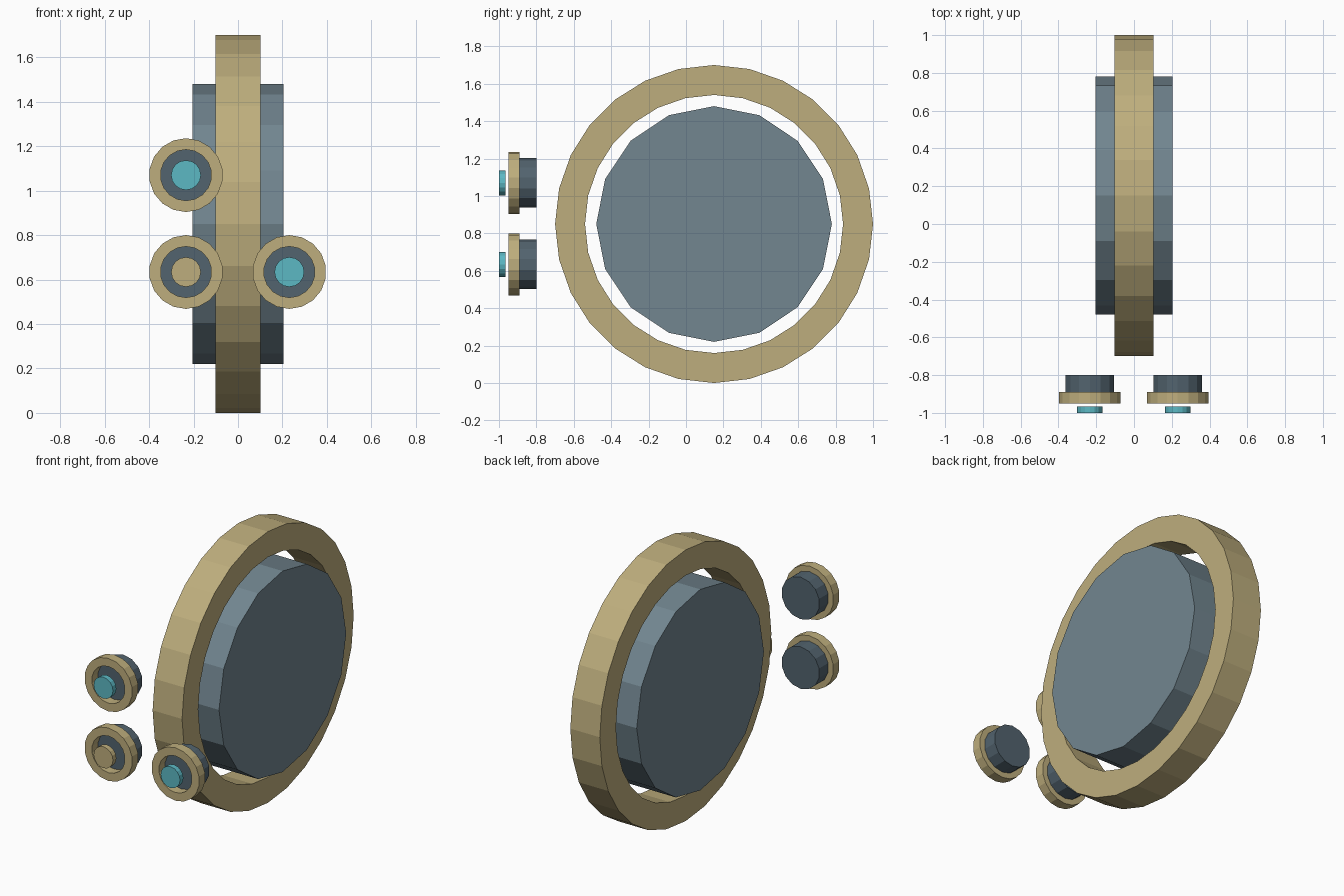
import bpy, math
from mathutils import Matrix

old = bpy.data.objects.get("Cube")
if old:
    bpy.data.objects.remove(old, do_unlink=True)


def material(name, rgb):
    # sRGB bytes to linear values
    col = [((c / 255 + 0.055) / 1.055) ** 2.4 for c in rgb] + [1.0]
    m = bpy.data.materials.new(name)
    m.use_nodes = True
    m.diffuse_color = col
    m.node_tree.nodes["Principled BSDF"].inputs["Base Color"].default_value = col
    return m


GOLD = material("pale gold", (190, 174, 125))
STEEL = material("blue steel", (114, 134, 144))
DARK = material("dark steel", (82, 99, 110))
TEAL = material("teal", (92, 184, 196))

AXES = {"X": Matrix.Rotation(math.pi / 2, 4, "Y"),
        "Y": Matrix.Rotation(math.pi / 2, 4, "X")}


def lathe(name, axis, centre, profile, sides, mat, turn=0.0):
    """Sweep a closed profile of (radius, offset) round an axis; radius 0 makes a cap."""
    verts, rings, faces = [], [], []
    for r, h in profile:
        if r == 0:
            continue
        rings.append(range(len(verts), len(verts) + sides))
        for i in range(sides):
            a = 2 * math.pi * i / sides + turn
            verts.append((r * math.cos(a), r * math.sin(a), h))
    solid = any(r == 0 for r, h in profile)
    pairs = list(zip(rings, rings[1:])) + ([] if solid else [(rings[-1], rings[0])])
    for a, b in pairs:
        for i in range(sides):
            j = (i + 1) % sides
            faces.append((a[i], a[j], b[j], b[i]))
    if solid:
        faces += [tuple(reversed(rings[0])), tuple(rings[-1])]
    mesh = bpy.data.meshes.new(name)
    mesh.from_pydata(verts, [], faces)
    mesh.transform(Matrix.Translation(centre) @ AXES[axis])
    mesh.materials.append(mat)
    obj = bpy.data.objects.new(name, mesh)
    bpy.context.collection.objects.link(obj)
    return obj


def disc(name, axis, centre, radius, half, sides, mat, turn=0.0):
    return lathe(name, axis, centre,
                 [(0, -half), (radius, -half), (radius, half), (0, half)], sides, mat, turn)


def ring(name, axis, centre, outer, inner, half, sides, mat, turn=0.0):
    return lathe(name, axis, centre,
                 [(outer, -half), (outer, half), (inner, half), (inner, -half)],
                 sides, mat, turn)


# Large wheel: flat outer rim round a thick hub
WHEEL = (0, 0.15, 0.85)
ring("wheel_rim", "X", WHEEL, 0.85, 0.69, 0.102, 28, GOLD)
disc("wheel_hub", "X", WHEEL, 0.63, 0.204, 16, STEEL)

# Three small lenses in front: barrel, collar and floating cap
lenses = [("upper_right", -0.234, 1.07, TEAL),
          ("lower_right", -0.234, 0.634, GOLD),
          ("lower_left", 0.231, 0.634, TEAL)]
for place, x, z, cap in lenses:
    disc(place + "_barrel", "Y", (x, -0.845, z), 0.132, 0.045, 14, DARK, math.pi / 2)
    ring(place + "_collar", "Y", (x, -0.92, z), 0.166, 0.115, 0.03, 18, GOLD, math.pi / 2)
    disc(place + "_cap", "Y", (x, -0.983, z), 0.067, 0.017, 16, cap, math.pi / 2)
